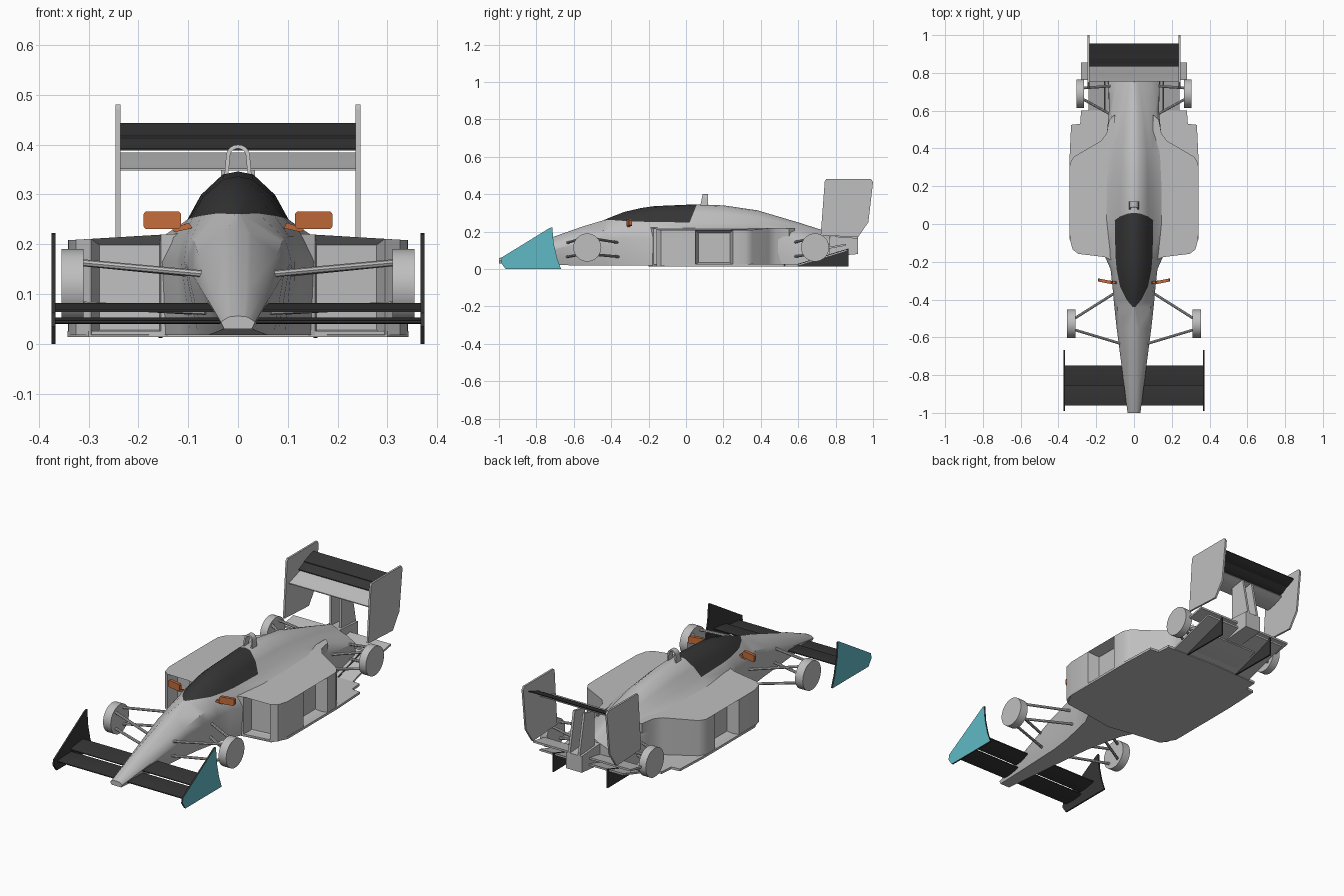
import bpy, bmesh, math
from mathutils import Vector

if "Cube" in bpy.data.objects:
    bpy.data.objects.remove(bpy.data.objects["Cube"])


def material(name, rgb):
    m = bpy.data.materials.new(name)
    m.diffuse_color = (*rgb, 1)
    m.use_nodes = True
    m.node_tree.nodes["Principled BSDF"].inputs["Base Color"].default_value = m.diffuse_color
    return m


GREY = material("light_grey", (0.52, 0.52, 0.52))
DARK = material("charcoal", (0.036, 0.036, 0.036))
CYAN = material("cyan", (0.12, 0.49, 0.56))
ORANGE = material("orange", (0.55, 0.15, 0.045))


def finish(name, bm, mats, mirror=False, rule=None):
    bmesh.ops.recalc_face_normals(bm, faces=bm.faces)
    if rule:
        for f in bm.faces:
            f.material_index = rule(f)
    me = bpy.data.meshes.new(name)
    bm.to_mesh(me)
    bm.free()
    for m in mats:
        me.materials.append(m)
    me.shade_smooth()
    me.set_sharp_from_angle(angle=math.radians(33))
    ob = bpy.data.objects.new(name, me)
    bpy.context.collection.objects.link(ob)
    if mirror:
        ob.modifiers.new("mirror", 'MIRROR')
    return ob


def prism(bm, pts, axis, lo, hi):
    """Extrude a 2D outline along axis x (pts = y,z), y (x,z) or z (x,y)."""
    def place(p, t):
        return {'x': (t, p[0], p[1]), 'y': (p[0], t, p[1]), 'z': (p[0], p[1], t)}[axis]
    a = [bm.verts.new(place(p, lo)) for p in pts]
    b = [bm.verts.new(place(p, hi)) for p in pts]
    bm.faces.new(a)
    bm.faces.new(b)
    n = len(pts)
    return [bm.faces.new((a[i], a[(i + 1) % n], b[(i + 1) % n], b[i])) for i in range(n)]


def plate(name, pts, axis, lo, hi, mats, mirror=True, rule=None):
    bm = bmesh.new()
    prism(bm, pts, axis, lo, hi)
    return finish(name, bm, mats, mirror, rule)


def sheet(name, half, y0, z0, y1, z1, thick, mat, camber=1.0, steps=1):
    """Thin, optionally cambered blade running across the car."""
    up, low = [], []
    for i in range(steps + 1):
        t = i / steps
        y, z = y0 + (y1 - y0) * t, z0 + (z1 - z0) * t ** camber
        h = thick / 2 * (1 if steps == 1 else 0.4 + 0.6 * math.sin(math.pi * t))
        up.append((y, z + h))
        low.append((y, z - h))
    return plate(name, up + low[::-1], 'x', -half, half, [mat], False)


def suspension(name, y, outer, inner, spread):
    """Upper and lower wishbones on each side."""
    bm = bmesh.new()
    for z_out, z_in in ((.163, .14), (.078, .065)):
        for s in (-1, 1):
            a = Vector((outer, y + s * .03, z_out))
            b = Vector((inner + s * .01, y + spread[s > 0], z_in))
            mat = (b - a).to_track_quat('Z', 'Y').to_matrix().to_4x4()
            mat.translation = (a + b) / 2
            bmesh.ops.create_cone(bm, cap_ends=True, segments=8, radius1=.007, radius2=.007,
                                  depth=(b - a).length, matrix=mat)
    return finish(name, bm, [GREY], True)


# Fuselage: y, top z, canopy edge x z, shoulder x z, side x, bottom x
sections = [
    (-1.0, .056, .018, .054, .030, .047, .034, .028),
    (-.85, .122, .024, .116, .046, .092, .053, .038),
    (-.55, .228, .026, .222, .080, .180, .092, .058),
    (-.44, .261, .006, .260, .088, .205, .104, .072),
    (-.40, .278, .040, .262, .094, .212, .108, .080),
    (-.33, .305, .074, .257, .103, .215, .114, .095),
    (-.24, .326, .092, .253, .112, .215, .124, .115),
    (-.17, .336, .098, .251, .135, .213, .155, .150),
    (.04, .346, .102, .249, .155, .213, .160, .155),
    (.20, .340, .100, .247, .155, .213, .160, .155),
    (.38, .314, .095, .241, .148, .212, .154, .149),
    (.60, .249, .068, .215, .114, .194, .132, .132),
    (.77, .195, .035, .178, .092, .158, .135, .138),
]
bm = bmesh.new()
rings = []
for y, zt, ex, ez, sx, sz, mx, bx in sections:
    bz = .018 + max(0, -y - .6) * .03 + max(0, y - .6) * .25
    cx, cz = ex * .3, zt - min(.006, (zt - ez) * .3)
    mid = ((cx + ex) / 2 + (zt - ez) * .08, (cz + ez) / 2 + (zt - ez) * .05)
    half = [(cx, cz), mid, (ex, ez), (sx, sz), (mx, bz + (sz - bz) * .75), (bx, bz)]
    ring = [(0, zt)] + half + [(-px, pz) for px, pz in half[::-1]]
    # the canopy's rear edge leans back
    rings.append([bm.verts.new((px, y + ((pz - .3) * .4 if y == .04 and pz > .24 else 0), pz))
                  for px, pz in ring])
canopy = set()
for k in range(len(rings) - 1):
    a, b = rings[k], rings[k + 1]
    n = len(a)
    for i in range(n):
        f = bm.faces.new((a[i], a[(i + 1) % n], b[(i + 1) % n], b[i]))
        if -.45 < sections[k][0] < .03 and (i < 3 or i >= n - 3):
            canopy.add(f)
bm.faces.new(rings[0])
bm.faces.new(rings[-1])
finish("fuselage", bm, [GREY, DARK], False, lambda f: int(f in canopy))

# Sidepods with recessed front intake and side vent
pod = [(.10, -.20), (.155, -.175), (.295, -.158), (.325, -.135), (.34, -.08), (.341, .05),
       (.341, .25), (.34, .32), (.32, .355), (.175, .44), (.145, .48), (.132, .55), (.10, .58)]
bm = bmesh.new()
walls = prism(bm, pod, 'z', .018, .208)
bmesh.ops.recalc_face_normals(bm, faces=bm.faces)
bmesh.ops.inset_individual(bm, faces=[walls[1]], thickness=.014, depth=-.06)
bmesh.ops.inset_individual(bm, faces=[walls[5]], thickness=.022, depth=-.06)
for v in bm.verts:
    if v.co.z > .2:
        v.co.z += .06 * max(0, .34 - v.co.x) - .03 * max(0, v.co.y - .45)
finish("sidepod", bm, [GREY], True)

# Floor and rising diffuser
floor = [(0, -.20), (.15, -.175), (.30, -.155), (.342, -.08), (.342, .33), (.333, .525),
         (.285, .53), (.28, .60), (0, .61)]
plate("floor", floor, 'z', .014, .026, [GREY])
sheet("diffuser", .24, .60, .021, .86, .10, .01, GREY)
sheet("rear_tray", .28, .762, .113, .855, .13, .01, GREY)
plate("diffuser_fin", [(.60, .014), (.87, .012), (.87, .11), (.60, .028)],
      'x', .152, .160, [DARK])

# Gearbox and wing pillars
plate("gearbox", [(.70, .06), (.92, .08), (.92, .165), (.70, .18)], 'x', -.045, .045, [GREY], False)
plate("wing_pillar", [(.80, .10), (.92, .10), (.92, .17), (.88, .37), (.80, .355)],
      'x', .022, .034, [GREY])

# Rear wing
plate("rear_endplate", [(.72, .18), (.92, .17), (.975, .25), (1.0, .465),
                        (.99, .48), (.75, .48), (.742, .47)], 'x', .236, .246, [GREY])
sheet("rear_main_plane", .238, .755, .350, .862, .382, .012, GREY, 1.3, 6)
sheet("rear_lower_flap", .238, .835, .390, .900, .418, .010, DARK, 1.3, 6)
sheet("rear_upper_flap", .238, .880, .415, .955, .441, .009, DARK, 1.3, 6)

# Front wing, endplates cyan on the outside only
sheet("front_wing_plane", .368, -.96, .044, -.845, .050, .012, DARK, 1.3, 6)
sheet("front_wing_flap", .368, -.855, .066, -.75, .080, .011, DARK, 1.3, 6)
plate("front_endplate", [(-.99, .035), (-.965, 0), (-.668, 0), (-.69, .06), (-.708, .14),
                         (-.715, .222), (-.728, .220), (-.985, .062)],
      'x', .366, .374, [DARK, CYAN], True, lambda f: int(f.normal.x > .9))

# Wheel hubs and their suspension arms
for name, y, x0, x1 in (("front_wheel", -.528, .310, .354), ("rear_wheel", .69, .264, .304)):
    ring = [(y + .075 * math.cos(math.pi * i / 16), .115 + .075 * math.sin(math.pi * i / 16))
            for i in range(32)]
    plate(name, ring, 'x', x0, x1, [GREY])
suspension("front_suspension", -.53, .315, .075, (-.105, .175))
suspension("rear_suspension", .69, .268, .115, (-.12, .04))

# Mirrors on short stalks
bm = bmesh.new()
shell = [(.152 + sx * dx, .248 + sz * dz) for sx, sz, corner in
         ((-1, -1, ((.038, .012), (.033, .018))), (1, -1, ((.033, .018), (.038, .012))),
          (1, 1, ((.038, .012), (.033, .018))), (-1, 1, ((.033, .018), (.038, .012))))
         for dx, dz in corner]
prism(bm, shell, 'y', -.314, -.298)
prism(bm, [(.092, .232), (.128, .224), (.133, .232), (.098, .243)], 'y', -.308, -.296)
for v in bm.verts:
    v.co.y += (v.co.x - .14) * .2
finish("mirror", bm, [ORANGE], True)


# Roll hoop: arched band leaning back
def arch(w, top):
    arc = [(w * math.cos(math.pi * i / 10), top - w + w * math.sin(math.pi * i / 10)) for i in range(11)]
    return [(w + .004, .33)] + arc + [(-w - .004, .33)]


bm = bmesh.new()
prism(bm, arch(.024, .400) + arch(.016, .392)[::-1], 'y', .075, .118)
for v in bm.verts:
    if v.co.y < .1:
        v.co.y += (v.co.z - .33) * .2
finish("roll_hoop", bm, [GREY])
